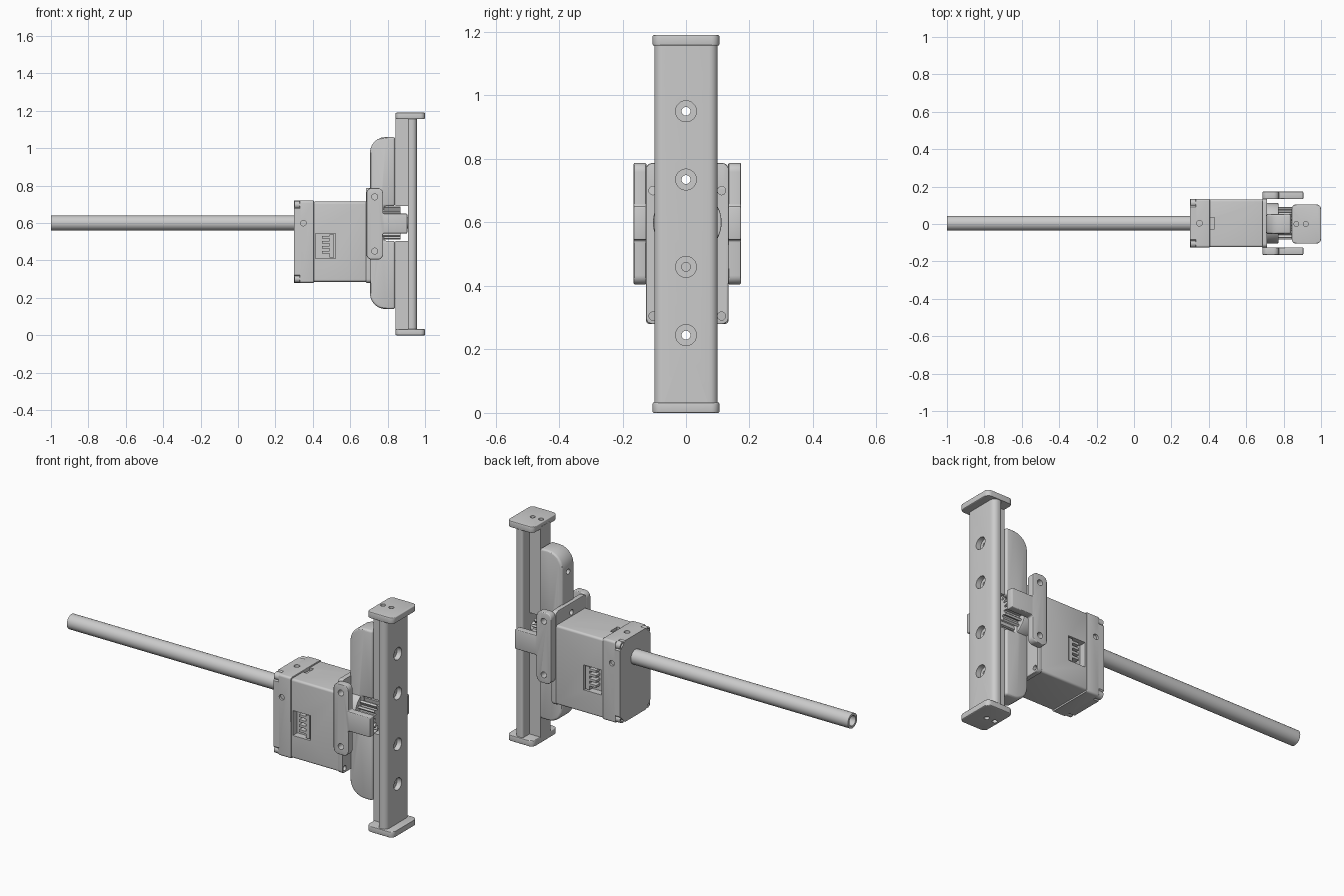
import bpy, bmesh, math
from mathutils import Vector

if "Cube" in bpy.data.objects:
    bpy.data.objects.remove(bpy.data.objects["Cube"])

CY = 0.004      # y of the motor axis
SZ = 0.60       # height of the shaft
HOLES = (0.245, 0.46, 0.735, 0.95)


def finish(name, bm, bevel=0.0):
    bmesh.ops.recalc_face_normals(bm, faces=bm.faces)
    me = bpy.data.meshes.new(name)
    bm.to_mesh(me)
    bm.free()
    ob = bpy.data.objects.new(name, me)
    bpy.context.collection.objects.link(ob)
    bpy.ops.object.select_all(action='DESELECT')
    ob.select_set(True)
    bpy.context.view_layer.objects.active = ob
    if bevel:
        m = ob.modifiers.new("bevel", 'BEVEL')
        m.width, m.segments = bevel, 3
        m.limit_method, m.angle_limit = 'ANGLE', math.radians(40)
        bpy.ops.object.modifier_apply(modifier="bevel")
    bpy.ops.object.shade_smooth_by_angle(angle=math.radians(30))
    return ob


def prism(name, pts, axis, lo, hi, bevel=0.0):
    """Extrude a flat profile along one axis."""
    place = {'x': lambda a, b, t: (t, a, b),
             'y': lambda a, b, t: (a, t, b),
             'z': lambda a, b, t: (a, b, t)}[axis]
    bm = bmesh.new()
    f = bm.faces.new([bm.verts.new(place(a, b, lo)) for a, b in pts])
    new = bmesh.ops.extrude_face_region(bm, geom=[f])['geom']
    verts = [v for v in new if isinstance(v, bmesh.types.BMVert)]
    bmesh.ops.translate(bm, verts=verts, vec=Vector(place(0, 0, hi - lo)))
    return finish(name, bm, bevel)


def circle(a, b, r, n=32):
    return [(a + r * math.cos(2 * math.pi * i / n), b + r * math.sin(2 * math.pi * i / n)) for i in range(n)]


def rounded(corners, n=7):
    """Round polygon corners given as (a, b, radius)."""
    out = []
    for i, (a, b, r) in enumerate(corners):
        p = Vector((a, b))
        if not r:
            out.append((a, b))
            continue
        q = [Vector(corners[j % len(corners)][:2]) for j in (i - 1, i + 1)]
        d0, d1 = (q[0] - p).normalized(), (q[1] - p).normalized()
        s, e = p + d0 * r, p + d1 * r
        c = p + (d0 + d1) * r
        for k in range(n):
            t = math.pi / 2 * k / (n - 1)
            v = c + (s - c) * math.cos(t) + (e - c) * math.sin(t)
            out.append((v.x, v.y))
    return out


def rect(a0, a1, b0, b1, r=0.0):
    return rounded([(a0, b0, r), (a1, b0, r), (a1, b1, r), (a0, b1, r)])


def cut(ob, *cutters):
    for c in cutters:
        bpy.context.view_layer.objects.active = ob
        m = ob.modifiers.new("cut", 'BOOLEAN')
        m.operation, m.object, m.solver = 'DIFFERENCE', c, 'EXACT'
        bpy.ops.object.modifier_apply(modifier="cut")
        bpy.data.objects.remove(c)
    bpy.ops.object.select_all(action='DESELECT')
    ob.select_set(True)
    bpy.ops.object.shade_smooth_by_angle(angle=math.radians(30))


def bore(axis, a, b, r, lo, hi):
    return prism("cutter", circle(a, b, r, 24), axis, lo, hi)


# hollow drive rod
rod = prism("rod", circle(CY, SZ, 0.04), 'x', -1.0, 0.34)
cut(rod, bore('x', CY, SZ, 0.027, -1.1, -0.2))

# motor housing: stepped back face, rear cap, main body
Y0, Y1, Z0, Z1 = CY - 0.13, CY + 0.13, 0.28, 0.72
k = 0.042
octagon = [(Y0 + k, Z0), (Y1 - k, Z0), (Y1, Z0 + k), (Y1, Z1 - k),
           (Y1 - k, Z1), (Y0 + k, Z1), (Y0, Z1 - k), (Y0, Z0 + k)]
prism("motor_back_face", octagon, 'x', 0.30, 0.335)
cap = prism("motor_rear_cap", rect(Y0, Y1, Z0, Z1, 0.012), 'x', 0.33, 0.405, 0.003)
body = prism("motor_body", rect(Y0 + 0.002, Y1 - 0.002, Z0 + 0.006, Z1 - 0.006, 0.012), 'x', 0.405, 0.69, 0.003)
cut(cap, *[bore('y', 0.35, SZ, 0.015, y - 0.012, y + 0.012) for y in (Y0, Y1)],
    bore('z', 0.35, CY, 0.015, 0.70, 0.74))
cut(body, *[prism("cutter", rect(0.415, 0.52, 0.41, 0.545), 'y', y - 0.04, y + 0.04) for y in (Y0, Y1)],
    prism("cutter", rect(0.40, 0.43, CY - 0.03, CY + 0.03), 'z', 0.70, 0.74))

# corner screws and connector pins
for y in (Y0 + 0.022, Y1 - 0.022):
    for z in (Z0 + 0.022, Z1 - 0.022):
        s = prism("corner_screw", circle(y, z, 0.021, 20), 'x', 0.302, 0.335)
        cut(s, bore('x', y, z, 0.012, 0.29, 0.32))
for side in (-1, 1):
    a, b = sorted((CY + side * 0.088, CY + side * 0.123))
    prism("connector_back", rect(0.49, 0.512, 0.415, 0.54), 'y', a, b)
    for i in range(4):
        z = 0.437 + i * 0.027
        prism("connector_pin", rect(0.45, 0.492, z, z + 0.013), 'y', a, b)

# mounting flange with screw holes
flange = prism("mounting_flange", rect(Y0, Y1, 0.28, 0.787, 0.02), 'x', 0.685, 0.712, 0.003)
cut(flange, *[bore('x', CY + s * 0.108, z, 0.013, 0.675, 0.73) for s in (-1, 1) for z in (0.305, 0.70)],
    bore('x', 0, 0.735, 0.014, 0.6, 0.8))

# long carrier web with rounded ends and a gap for the gear
web = prism("carrier_web", rounded([
    (0.84, 0.14, 0), (0.84, 0.505, 0), (0.78, 0.505, 0), (0.78, 0.69, 0),
    (0.84, 0.69, 0), (0.84, 1.06, 0), (0.705, 1.06, 0.085), (0.705, 0.14, 0.085)]),
    'y', -0.053, 0.053, 0.012)
cut(web, *[bore('x', 0, z, 0.014, 0.6, 0.9) for z in HOLES])

# side brackets: upright strap with an arm reaching to the rail
for side in (-1, 1):
    a, b = sorted((CY + side * 0.129, CY + side * 0.169))
    strap = prism("side_bracket", rounded([
        (0.687, 0.405, 0.028), (0.775, 0.405, 0.028), (0.775, 0.545, 0.008), (0.905, 0.545, 0),
        (0.905, 0.65, 0), (0.775, 0.65, 0.008), (0.775, 0.787, 0.028), (0.687, 0.787, 0.028)]),
        'y', a, b, 0.004)
    cut(strap, *[bore('y', 0.731, z, 0.016, a - 0.02, b + 0.02) for z in (0.45, 0.74)])

# collar, toothed pinion and its shaft
prism("gear_collar", circle(CY, SZ, 0.108, 48), 'x', 0.71, 0.772, 0.004)
teeth = []
for i in range(18):
    for off, r in ((0, 0.068), (0.3, 0.068), (0.42, 0.088), (0.78, 0.088)):
        t = 2 * math.pi * (i + off) / 18
        teeth.append((CY + r * math.cos(t), SZ + r * math.sin(t)))
prism("pinion", teeth, 'x', 0.77, 0.868)
prism("pinion_shaft", circle(CY, SZ, 0.03), 'x', 0.86, 0.91)

# rail: wide rounded face, narrow spine split around the gear
rail = prism("rail_face", rounded([(0.908, -0.1, 0.012), (0.957, -0.1, 0.027),
                                   (0.957, 0.1, 0.027), (0.908, 0.1, 0.012)]), 'z', 0.02, 1.17)
cut(rail, *[bore('x', 0, z, 0.033, 0.93, 1.0) for z in HOLES],
    *[bore('x', 0, z, 0.014, 0.85, 1.0) for z in HOLES])
for z0, z1 in ((0.02, 0.505), (0.69, 1.17)):
    spine = prism("rail_spine", rect(0.842, 0.908, -0.042, 0.042), 'z', z0, z1)
    cut(spine, *[bore('x', 0, z, 0.014, 0.8, 1.0) for z in HOLES if z0 < z < z1])

# end caps with two small holes
for z0, z1 in ((0.0, 0.033), (1.157, 1.19)):
    end = prism("rail_end_cap", rect(0.843, 1.0, -0.105, 0.105, 0.025), 'z', z0, z1, 0.004)
    cut(end, *[bore('z', x, 0, 0.013, z0 - 0.05, z1 + 0.05) for x in (0.868, 0.918)])
